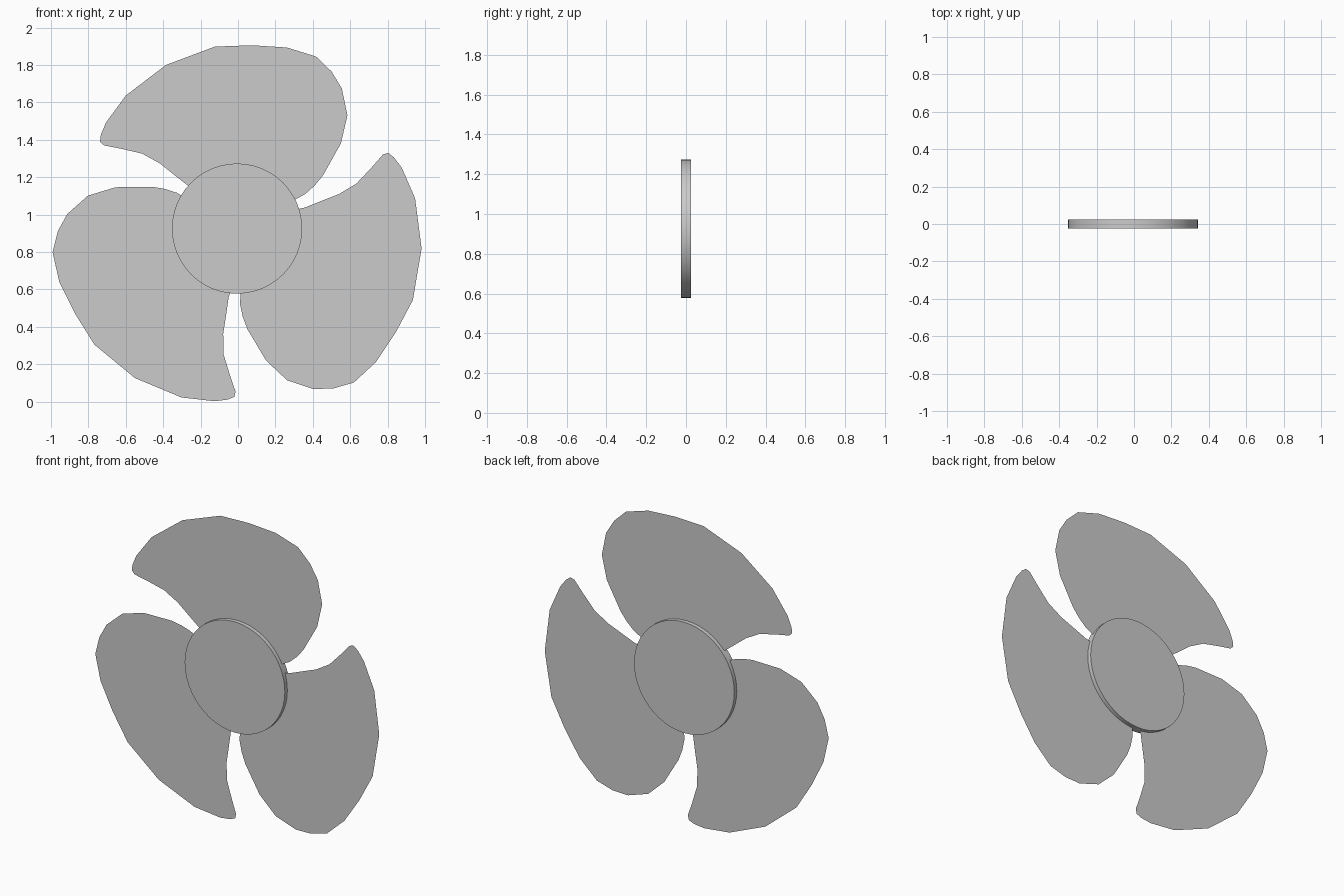
import bpy, bmesh, math

if "Cube" in bpy.data.objects:
    bpy.data.objects.remove(bpy.data.objects["Cube"])

PIVOT = (0.015, 0.915)      # x, z of the blade rotation centre
HUB = (-0.005, 0.925)       # x, z of the hub centre

# Outline of the upper blade in the front plane (x, z), clockwise-swept shape
OUTLINE = [
    (0.20, 1.02), (0.305, 1.08), (0.36, 1.11), (0.41, 1.155), (0.455, 1.21), (0.55, 1.38),
    (0.585, 1.53), (0.555, 1.675), (0.50, 1.765), (0.417, 1.845),
    (0.262, 1.893), (0.075, 1.905), (-0.123, 1.898), (-0.385, 1.80),
    (-0.60, 1.636), (-0.706, 1.492), (-0.733, 1.428), (-0.738, 1.39),
    (-0.717, 1.37), (-0.63, 1.353), (-0.513, 1.326), (-0.417, 1.273),
    (-0.337, 1.209), (-0.262, 1.15), (-0.17, 1.05),
]


def blade(name, angle):
    """Flat sheet blade, turned about the pivot in the front plane."""
    c, s = math.cos(angle), math.sin(angle)
    bm = bmesh.new()
    verts = []
    for x, z in OUTLINE:
        dx, dz = x - PIVOT[0], z - PIVOT[1]
        verts.append(bm.verts.new((PIVOT[0] + c * dx - s * dz, 0,
                                   PIVOT[1] + s * dx + c * dz)))
    face = bm.faces.new(verts)
    face.normal_update()
    if face.normal.y > 0:
        face.normal_flip()
    bmesh.ops.triangulate(bm, faces=bm.faces[:])
    mesh = bpy.data.meshes.new(name)
    bm.to_mesh(mesh)
    bm.free()
    obj = bpy.data.objects.new(name, mesh)
    bpy.context.collection.objects.link(obj)


# Three swept blades
for name, turn in (("blade_top", 0), ("blade_left", 120), ("blade_right", 240)):
    blade(name, math.radians(turn))

# Thin round hub disc
bpy.ops.mesh.primitive_cylinder_add(vertices=48, radius=0.348, depth=0.05,
                                    location=(HUB[0], 0, HUB[1]),
                                    rotation=(math.pi / 2, 0, 0))
bpy.context.object.name = "hub"
bpy.ops.object.shade_smooth_by_angle(angle=math.radians(30))
